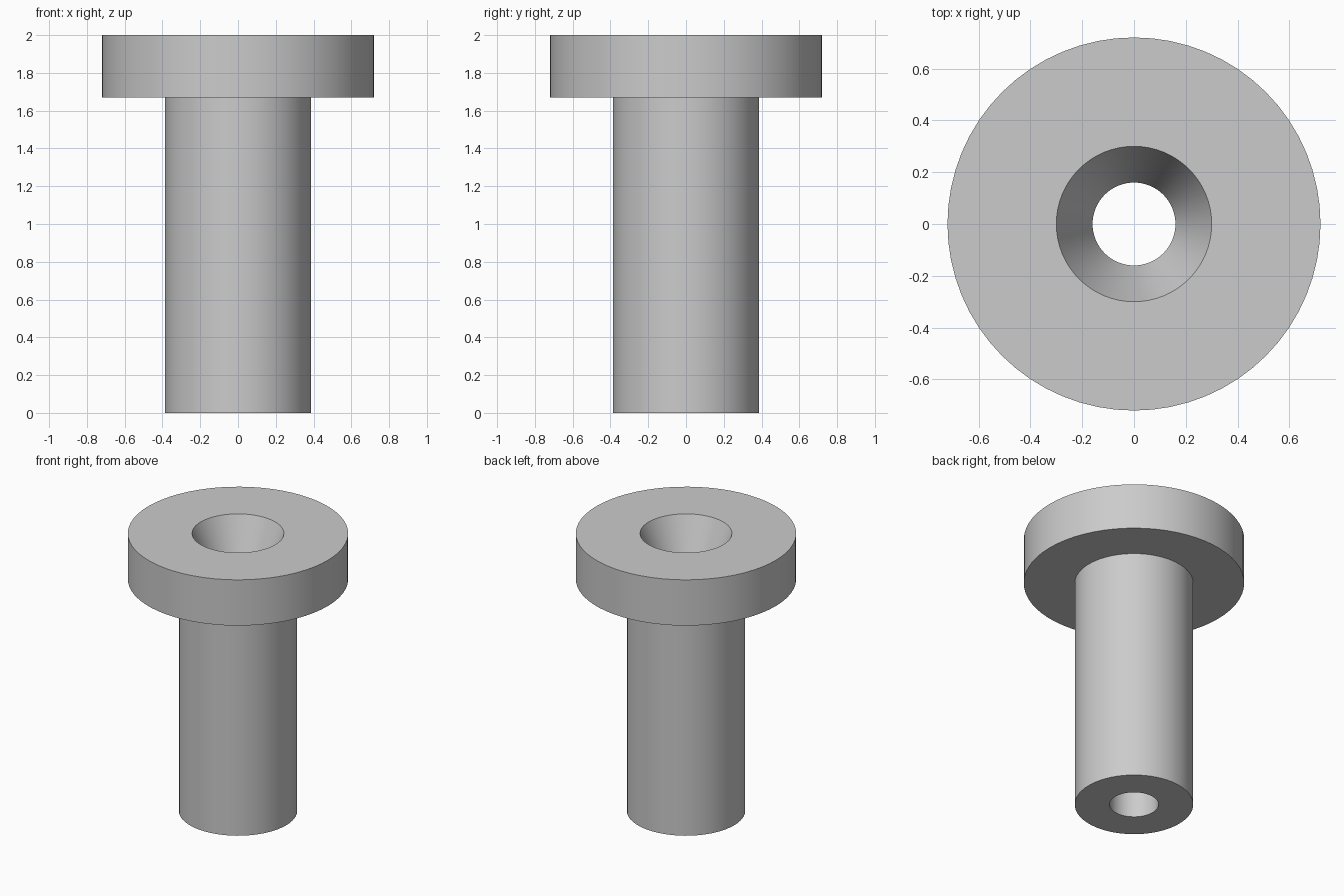
import bpy
import bmesh
from math import radians, tau
from mathutils import Matrix, Vector

cube = bpy.data.objects.get("Cube")
if cube:
    bpy.data.objects.remove(cube, do_unlink=True)

SEGMENTS = 64

grey = bpy.data.materials.new("light_grey")
grey.use_nodes = True
colour = (0.6, 0.6, 0.6, 1.0)
grey.diffuse_color = colour
grey.node_tree.nodes["Principled BSDF"].inputs["Base Color"].default_value = colour


def lathe(name, profile, material):
    """Revolve a closed (radius, height) profile about the z axis."""
    bm = bmesh.new()
    rings = []
    for i in range(SEGMENTS):
        turn = Matrix.Rotation(tau * i / SEGMENTS, 3, "Z")
        rings.append([bm.verts.new(turn @ Vector((r, 0, z))) for r, z in profile])
    count = len(profile)
    for i, ring in enumerate(rings):
        after = rings[(i + 1) % SEGMENTS]
        for j in range(count):
            k = (j + 1) % count
            bm.faces.new((ring[j], after[j], after[k], ring[k]))
    bmesh.ops.recalc_face_normals(bm, faces=bm.faces)
    mesh = bpy.data.meshes.new(name)
    bm.to_mesh(mesh)
    bm.free()
    mesh.materials.append(material)
    obj = bpy.data.objects.new(name, mesh)
    bpy.context.collection.objects.link(obj)
    bpy.ops.object.select_all(action="DESELECT")
    obj.select_set(True)
    bpy.context.view_layer.objects.active = obj
    # Threshold keeps the shallow mouth of the bore crisp
    bpy.ops.object.shade_smooth_by_angle(angle=radians(20))
    return obj


# Flanged bushing: shank, wide head, and a bore that flares inside the head
head_base, top = 1.67, 2.0
shank_radius, head_radius = 0.387, 0.72
bore_radius, mouth_radius = 0.16, 0.30

lathe("flanged_bushing", [
    (bore_radius, 0),
    (shank_radius, 0),
    (shank_radius, head_base),
    (head_radius, head_base),
    (head_radius, top),
    (mouth_radius, top),
    (bore_radius, head_base),
], grey)
